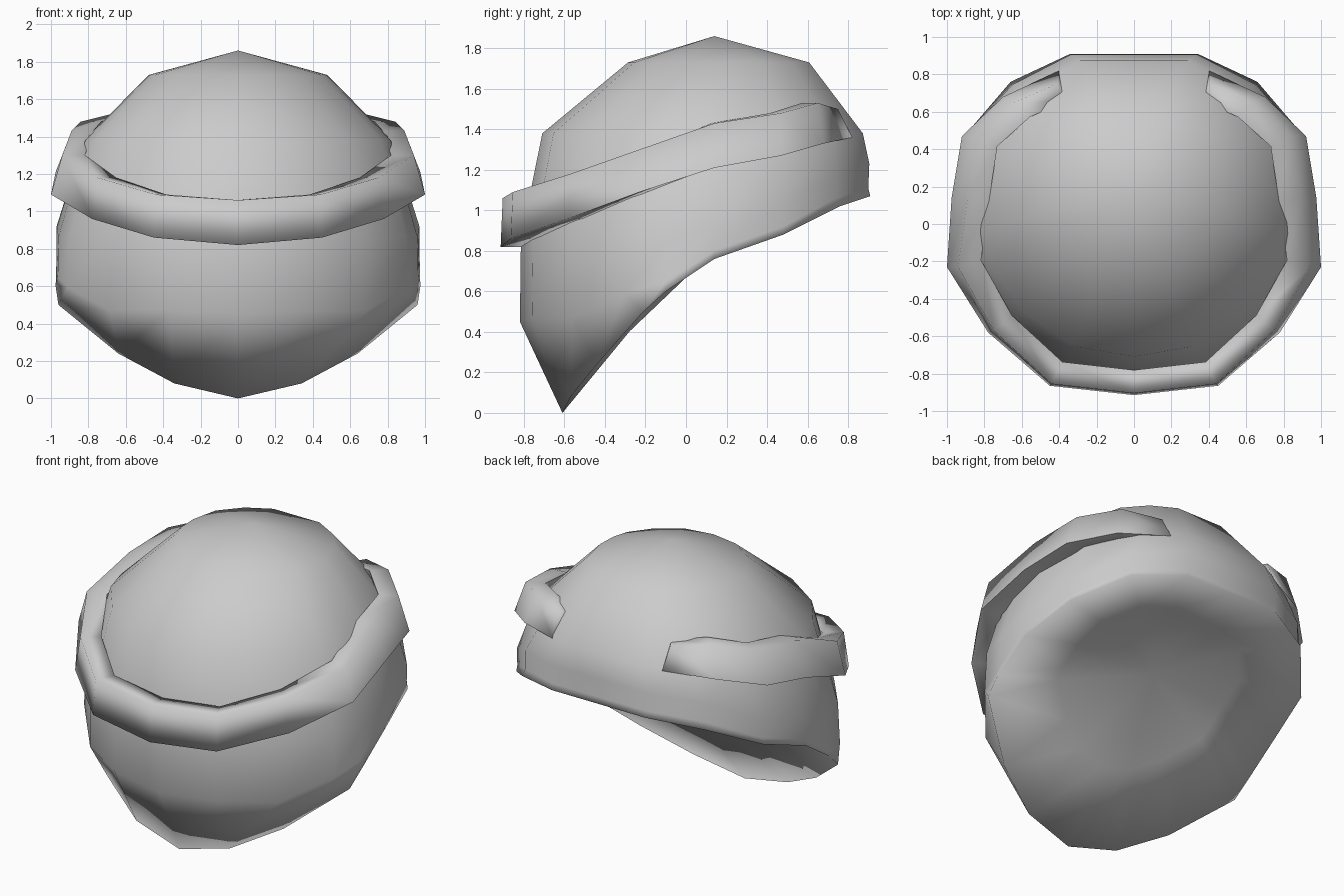
import bpy, bmesh
from mathutils import Vector

if "Cube" in bpy.data.objects:
    bpy.data.objects.remove(bpy.data.objects["Cube"])


def mirror_loop(half):
    """Closed loop from a half loop whose first and last points lie on x = 0."""
    return half + [(-x, y, z) for x, y, z in half[-2:0:-1]]


def build(name, bm):
    bmesh.ops.recalc_face_normals(bm, faces=bm.faces[:])
    for f in bm.faces:
        f.smooth = True
    me = bpy.data.meshes.new(name)
    bm.to_mesh(me)
    bm.free()
    ob = bpy.data.objects.new(name, me)
    bpy.context.collection.objects.link(ob)
    return ob


def bridge(bm, a, b, closed=True):
    n = len(a)
    for i in range(n if closed else n - 1):
        j = (i + 1) % n
        bm.faces.new((a[i], a[j], b[j], b[i]))


# Slanted lower rim, from the middle of the back round to the front tip
rim = [(0, .91, 1.07), (.34, .91, 1.07), (.66, .76, 1.02), (.90, .48, .88),
       (.97, .14, .76), (.975, -.10, .60), (.96, -.21, .50),
       (.64, -.44, .24), (.34, -.57, .08), (0, -.61, 0)]
# Widest outline in plan, same columns as the rim
plan = [(0, .90), (.34, .90), (.65, .74), (.89, .48), (.97, .14),
        (.96, -.10), (.90, -.30), (.69, -.56), (.37, -.76), (0, -.82)]

lower, middle, upper, crown = [], [], [], []
for (rx, ry, rz), (px, py) in zip(rim, plan):
    front = max(0, -py / .82)
    lz = rz + .04 + .41 * front ** 2
    lower.append((px + (rx - px) * .3 * (1 - front), py, lz))
    middle.append((px, py + .005, max(lz + .12, .86 + .27 * max(0, py))))
    upper.append((px * .85, py * .92 + .045, 1.38))
    crown.append((px * .49, .14 + py * .52, 1.73))

# Shell: crown point, stacked rings, then a hollowed underside
bm = bmesh.new()
top = bm.verts.new((0, .14, 1.86))
hollow = Vector((0, .18, .84))
inner = [tuple(Vector(p).lerp(hollow, .42) + Vector((0, 0, .05))) for p in rim]
rings = [[bm.verts.new(p) for p in mirror_loop(r)]
         for r in (crown, upper, middle, lower, rim, inner)]
for a, b in zip(rings, rings[1:]):
    bridge(bm, a, b)
mid = bm.verts.new(hollow)
for ring, tip in ((rings[0], top), (rings[-1], mid)):
    for i in range(len(ring)):
        bm.faces.new((tip, ring[i], ring[(i + 1) % len(ring)]))
build("cap_shell", bm)

# Headband: lower and upper outer edges from the back end to the front middle
low = [(.40, .82, 1.36), (.70, .68, 1.33), (.92, .47, 1.27), (.975, .14, 1.21),
       (1.0, -.23, 1.09), (.78, -.58, .96), (.45, -.865, .86), (0, -.915, .82)]
high = [(.41, .75, 1.50), (.64, .65, 1.53), (.84, .47, 1.48), (.89, .14, 1.43),
        (.94, -.23, 1.30), (.75, -.57, 1.18), (.44, -.855, 1.09), (0, -.905, 1.06)]


def inward(p, s):
    return (p[0] * s, .05 + (p[1] - .05) * s, p[2])


def full(half):
    return half + [(-x, y, z) for x, y, z in half[-2::-1]]


edges = [full(e) for e in (low, high, [inward(p, .87) for p in high],
                           [inward(p, .87) for p in low])]
bm = bmesh.new()
strips = [[bm.verts.new(p) for p in e] for e in edges]
for k in range(4):
    bridge(bm, strips[k], strips[(k + 1) % 4], closed=False)
for end in (0, -1):
    bm.faces.new([s[end] for s in strips])
band = build("headband", bm)
bpy.context.view_layer.objects.active = band
band.select_set(True)
bpy.ops.object.shade_smooth_by_angle(angle=1.75)
